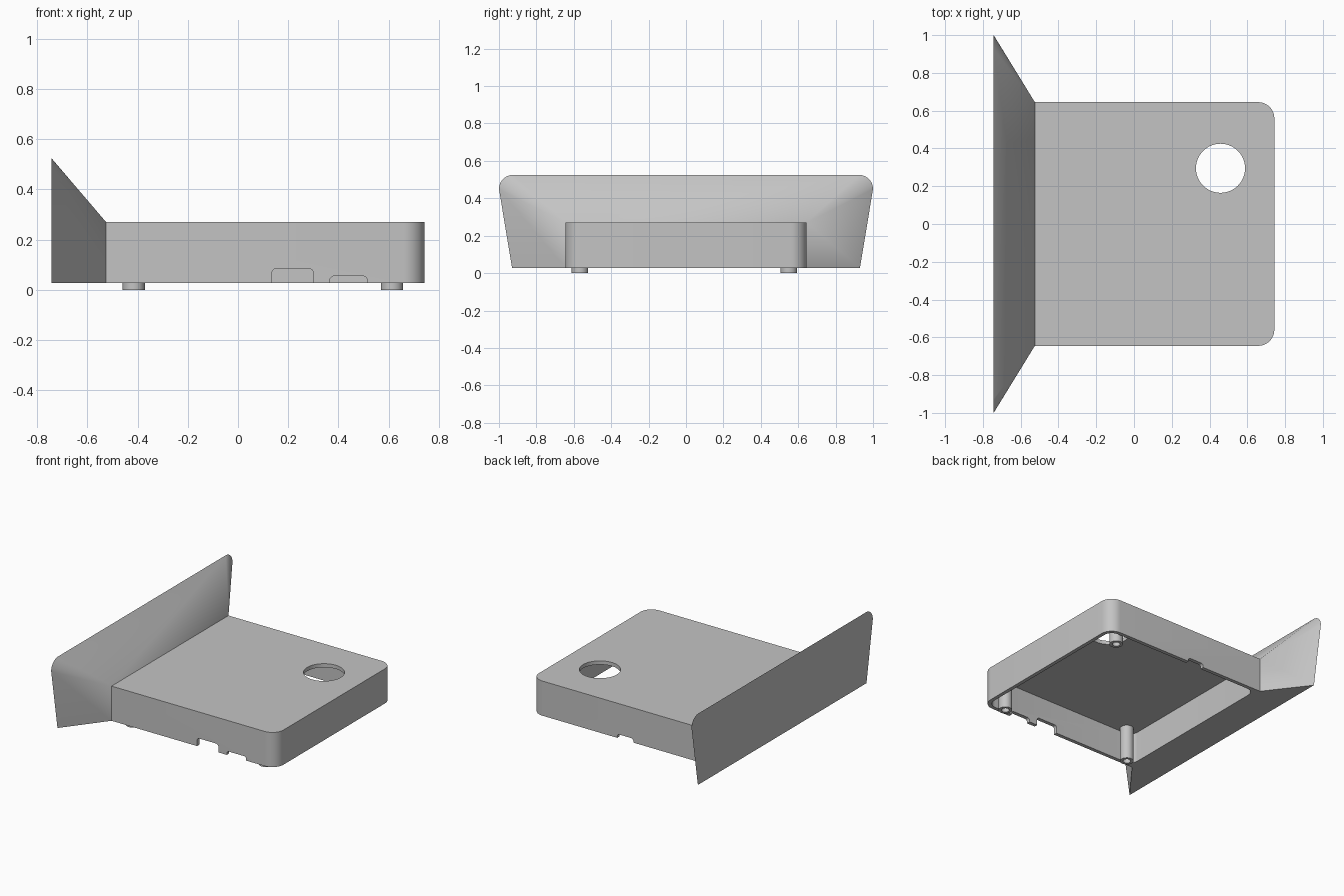
import bpy, bmesh, math
from mathutils import Matrix

old = bpy.data.objects.get("Cube")
if old:
    bpy.data.objects.remove(old, do_unlink=True)

GREY = bpy.data.materials.new("plain_grey")
GREY.use_nodes = True
GREY.diffuse_color = (0.55, 0.55, 0.55, 1)
GREY.node_tree.nodes["Principled BSDF"].inputs["Base Color"].default_value = GREY.diffuse_color

BOTTOM, TOP = 0.028, 0.27      # shell heights
X_IN, X_OUT = -0.525, -0.743   # where the flange starts and ends
HALF, WALL = 0.645, 0.026


def arc(cx, cy, r, start, steps=10):
    """Quarter arc, counter-clockwise from the start angle in degrees."""
    angles = [math.radians(start + 90 * i / steps) for i in range(steps + 1)]
    return [(cx + r * math.cos(a), cy + r * math.sin(a)) for a in angles]


def rounded_rect(x0, x1, y0, y1, radii):
    """Outline with radii for the corners (x0,y0), (x1,y0), (x1,y1), (x0,y1)."""
    corners = [(x0, y0, 1, 1), (x1, y0, -1, 1), (x1, y1, -1, -1), (x0, y1, 1, -1)]
    pts = []
    for i, (x, y, sx, sy) in enumerate(corners):
        r = radii[i]
        pts += arc(x + sx * r, y + sy * r, r, 180 + 90 * i) if r else [(x, y)]
    return pts


def finish(name, bm):
    bmesh.ops.recalc_face_normals(bm, faces=bm.faces)
    mesh = bpy.data.meshes.new(name)
    bm.to_mesh(mesh)
    bm.free()
    mesh.materials.append(GREY)
    ob = bpy.data.objects.new(name, mesh)
    bpy.context.collection.objects.link(ob)
    return ob


def prism(name, outline, z0, z1, matrix=Matrix()):
    bm = bmesh.new()
    face = bm.faces.new([bm.verts.new((x, y, z0)) for x, y in outline])
    new = bmesh.ops.extrude_face_region(bm, geom=[face])["geom"]
    bmesh.ops.translate(bm, vec=(0, 0, z1 - z0),
                        verts=[v for v in new if isinstance(v, bmesh.types.BMVert)])
    bm.transform(matrix)
    return finish(name, bm)


def cylinder(name, x, y, r, z0, z1, segments=48):
    angles = [math.tau * i / segments for i in range(segments)]
    return prism(name, [(x + r * math.cos(a), y + r * math.sin(a)) for a in angles], z0, z1)


def cut(ob, cutter):
    cutter.hide_render = True
    mod = ob.modifiers.new("cut", 'BOOLEAN')
    mod.operation, mod.solver, mod.object = 'DIFFERENCE', 'EXACT', cutter
    bpy.context.view_layer.objects.active = ob
    bpy.ops.object.modifier_apply(modifier=mod.name)
    bpy.data.objects.remove(cutter, do_unlink=True)


# Shell: open underneath, rounded at the far end, square at the flange
shell = prism("shell", rounded_rect(X_IN, 0.743, -HALF, HALF, (0, 0.085, 0.085, 0)), BOTTOM, TOP)
cavity = rounded_rect(X_IN + WALL, 0.743 - WALL, -HALF + WALL, HALF - WALL,
                      (0.06, 0.06, 0.06, 0.06))
cut(shell, prism("cavity_cutter", cavity, -0.1, TOP - WALL))

# Round opening in the lid
cut(shell, cylinder("lid_hole_cutter", 0.458, 0.295, 0.13, 0.2, 0.4, 64))

# Port notches along the lower edge: x range, top height, side of the shell
for x0, x1, top, side in ((0.135, 0.3, 0.085, -1), (0.365, 0.515, 0.055, -1),
                          (-0.045, 0.08, 0.055, 1)):
    outline = rounded_rect(x0, x1, -0.1, top, (0, 0, 0.018, 0.018))
    stand = Matrix.Translation((0, side * HALF, 0)) @ Matrix.Rotation(math.pi / 2, 4, 'X')
    cut(shell, prism("notch_cutter", outline, -0.06, 0.06, stand))

# Flared end flange: solid loft from the shell's square end to a wide rounded outline
bm = bmesh.new()
half_outline = [(0.93, BOTTOM)] + arc(0.925, 0.45, 0.075, 0, 12)
outer = half_outline + [(-y, z) for y, z in reversed(half_outline)]
far = [bm.verts.new((X_OUT, y, z)) for y, z in outer]
near = {(s, z): bm.verts.new((X_IN, s * HALF, z)) for s in (1, -1) for z in (BOTTOM, TOP)}
partner = [near[(1 if y > 0 else -1, BOTTOM if z == BOTTOM else TOP)] for y, z in outer]
bm.faces.new(far)
bm.faces.new([near[1, BOTTOM], near[1, TOP], near[-1, TOP], near[-1, BOTTOM]])
for i in range(len(far)):
    j = (i + 1) % len(far)
    loop = [far[i], far[j], partner[j], partner[i]]
    bm.faces.new(loop[:3] if partner[i] == partner[j] else loop)
flange = finish("end_flange", bm)

# Hollow screw posts that also serve as feet
posts = []
for name, x, y in (("front_right_post", 0.613, -0.567), ("front_left_post", -0.415, -0.567),
                   ("back_right_post", 0.613, 0.55)):
    post = cylinder(name, x, y, 0.044, 0, TOP - WALL + 0.005)
    cut(post, cylinder("post_bore_cutter", x, y, 0.025, -0.1, 0.2))
    posts.append(post)

# Smooth shading with crisp edges
bpy.ops.object.select_all(action='DESELECT')
for ob in [shell, flange] + posts:
    ob.select_set(True)
bpy.context.view_layer.objects.active = shell
bpy.ops.object.shade_smooth_by_angle(angle=math.radians(30))
